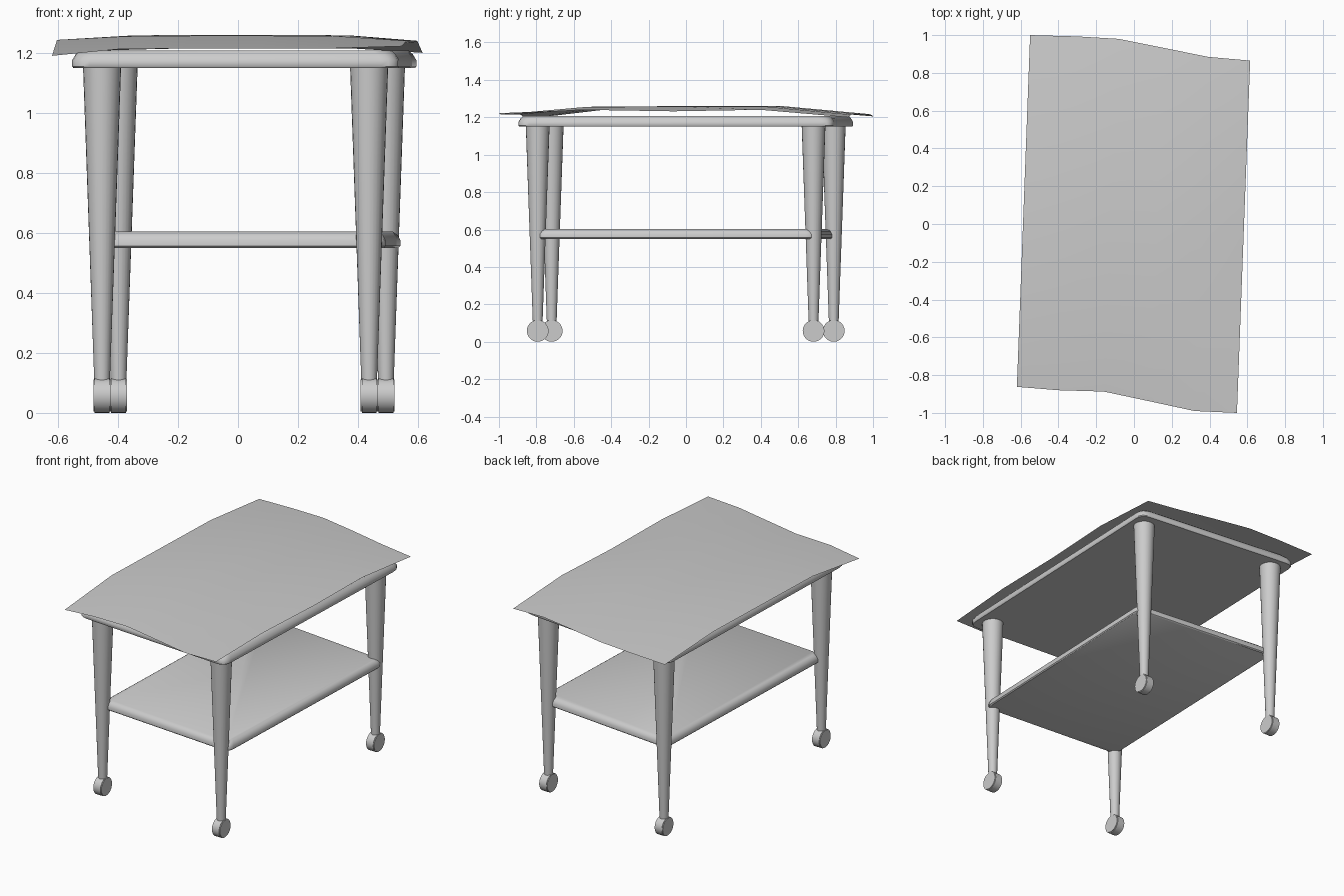
import bpy, bmesh, math
from mathutils import Vector, Matrix

if "Cube" in bpy.data.objects:
    bpy.data.objects.remove(bpy.data.objects["Cube"])


def finish(name, bm, angle=40):
    bmesh.ops.recalc_face_normals(bm, faces=bm.faces[:])
    me = bpy.data.meshes.new(name)
    bm.to_mesh(me)
    bm.free()
    ob = bpy.data.objects.new(name, me)
    bpy.context.collection.objects.link(ob)
    bpy.ops.object.select_all(action='DESELECT')
    ob.select_set(True)
    bpy.context.view_layer.objects.active = ob
    bpy.ops.object.shade_smooth_by_angle(angle=math.radians(angle))
    return ob


def outline(corners, inset, radius, steps=4):
    """Four-cornered outline, inset towards the middle, with rounded corners."""
    q = [Vector((x - math.copysign(inset, x), y - math.copysign(inset, y)))
         for x, y in corners]
    pts = []
    for i, c in enumerate(q):
        a = c + (q[i - 1] - c).normalized() * radius
        b = c + (q[(i + 1) % 4] - c).normalized() * radius
        for k in range(steps + 1):
            t = k / steps
            pts.append(a * (1 - t) ** 2 + c * 2 * t * (1 - t) + b * t * t)
    return pts


def slab(name, corners, radius, profile):
    """Board with an edge profile of (inset, z) points."""
    bm = bmesh.new()
    rings = [[bm.verts.new((p.x, p.y, z)) for p in outline(corners, inset, radius)]
             for inset, z in profile]
    for low, high in zip(rings, rings[1:]):
        for i in range(len(low)):
            bm.faces.new((low[i - 1], low[i], high[i], high[i - 1]))
    bm.faces.new(rings[0])
    bm.faces.new(rings[-1])
    return finish(name, bm)


# Table top and lower shelf, slightly skewed like the leg layout
slab("table_top", [(-.555, -.82), (.535, -.90), (.597, .785), (-.50, .90)], .06,
     [(.004, 1.15), (0, 1.155), (0, 1.175), (.012, 1.195), (.025, 1.207)])
slab("lower_shelf", [(-.46, -.72), (.49, -.795), (.543, .69), (-.41, .785)], .05,
     [(.006, .55), (0, .556), (0, .575), (.008, .592), (.025, .604)])

# Tapered legs with caster wheels
legs = {"front_left": (-.453, -.718), "front_right": (.437, -.793),
        "back_right": (.493, .682), "back_left": (-.398, .79)}
for place, (x, y) in legs.items():
    bm = bmesh.new()
    z0, z1 = .09, 1.155
    bmesh.ops.create_cone(bm, cap_ends=True, segments=24, radius1=.0255, radius2=.0635,
                          depth=z1 - z0, matrix=Matrix.Translation((x, y, (z0 + z1) / 2)))
    finish(place + "_leg", bm)

    bm = bmesh.new()
    turn = Matrix.Translation((x, y, .058)) @ Matrix.Rotation(math.radians(90), 4, 'Y')
    bmesh.ops.create_cone(bm, cap_ends=True, segments=28, radius1=.058, radius2=.058,
                          depth=.057, matrix=turn)
    rims = [e for e in bm.edges if any(len(f.verts) > 4 for f in e.link_faces)]
    bmesh.ops.bevel(bm, geom=rims, offset=.004, segments=2, affect='EDGES')
    finish(place + "_wheel", bm)

# Thin cloth draped over the top: front and back hems blended along y
front = [(-.62, -.862), (-.40, -.88), (-.16, -.887), (.08, -.938), (.32, -.99), (.545, -1)]
back = [(-.55, 1), (-.30, .993), (-.08, .98), (.16, .932), (.39, .885), (.615, .865)]
heights = [[1.19, 1.212, 1.215, 1.215, 1.215, 1.222],
           [1.243, 1.255, 1.257, 1.257, 1.255, 1.24],
           [1.243, 1.258, 1.26, 1.26, 1.258, 1.232],
           [1.243, 1.258, 1.26, 1.26, 1.258, 1.24],
           [1.205, 1.212, 1.217, 1.217, 1.214, 1.20]]
bm = bmesh.new()
grid = []
for t, row in zip((0, .24, .5, .75, 1), heights):
    grid.append([bm.verts.new((*Vector(f).lerp(Vector(b), t), z))
                 for f, b, z in zip(front, back, row)])
for r0, r1 in zip(grid, grid[1:]):
    for i in range(5):
        bm.faces.new((r0[i], r0[i + 1], r1[i + 1], r1[i]))
finish("cloth", bm)
